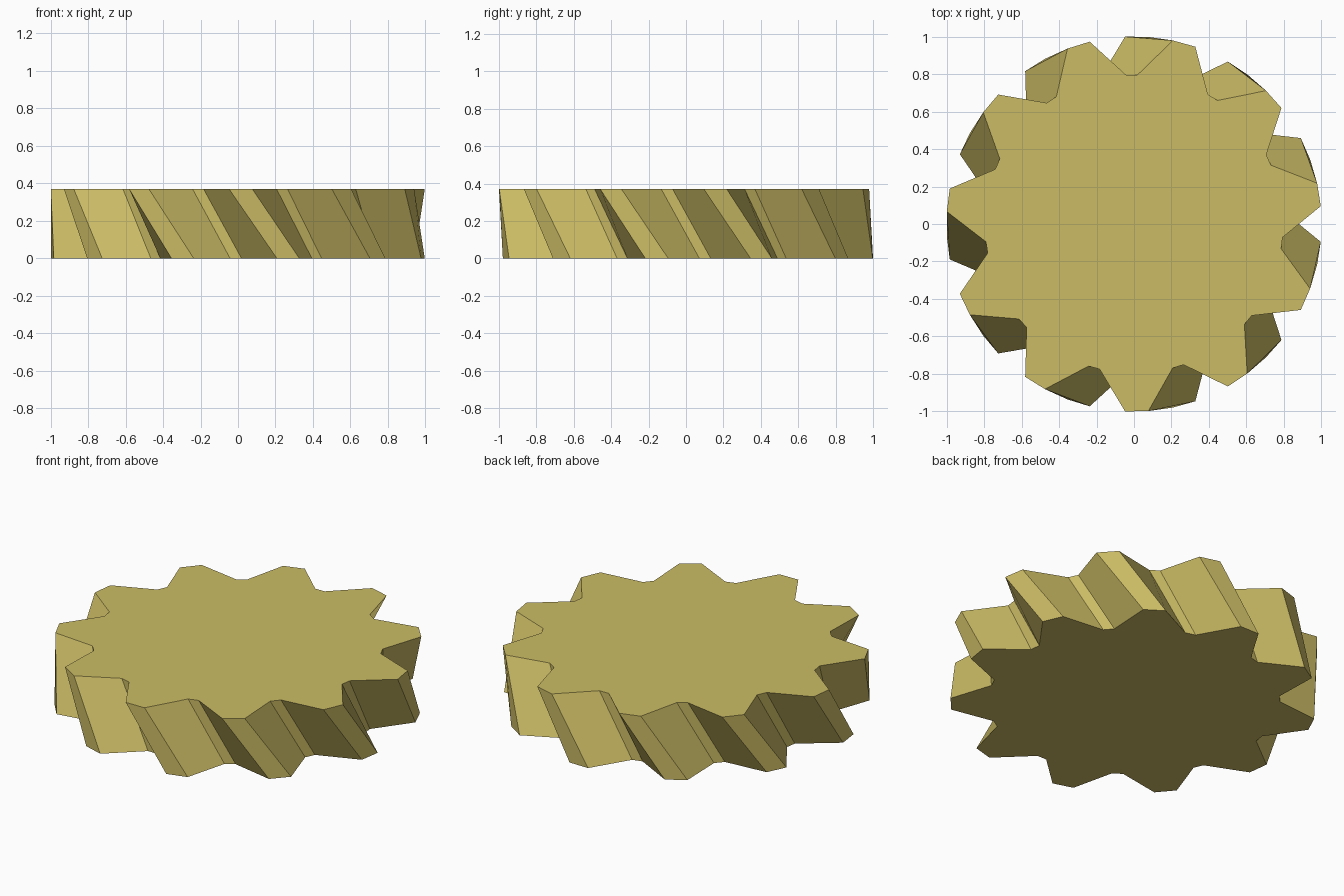
import bpy, bmesh, math

if "Cube" in bpy.data.objects:
    bpy.data.objects.remove(bpy.data.objects["Cube"])

TEETH = 11
PITCH = 360 / TEETH
R_TIP, R_ROOT = 1.001, 0.796
HALF_TIP, HALF_ROOT = 3.55, 2.2      # half widths in degrees
HEIGHT, TWIST = 0.37, 14.7

# Toothed outline at a given rotation and height
def ring(bm, turn, z):
    verts = []
    for k in range(TEETH):
        c = turn + k * PITCH
        for a, r in ((c - HALF_TIP, R_TIP), (c + HALF_TIP, R_TIP),
                     (c + PITCH / 2 - HALF_ROOT, R_ROOT),
                     (c + PITCH / 2 + HALF_ROOT, R_ROOT)):
            t = math.radians(a)
            verts.append(bm.verts.new((r * math.cos(t), r * math.sin(t), z)))
    return verts

# Helical gear: two rings joined by slanted flanks, flat caps
bm = bmesh.new()
low = ring(bm, PITCH / 2 + TWIST / 2, 0)
top = ring(bm, PITCH / 2 - TWIST / 2, HEIGHT)
n = len(low)
for i in range(n):
    j = (i + 1) % n
    bm.faces.new((low[i], low[j], top[j], top[i]))
bm.faces.new(top)
bm.faces.new(low[::-1])
bmesh.ops.recalc_face_normals(bm, faces=bm.faces[:])

mesh = bpy.data.meshes.new("helical_gear")
bm.to_mesh(mesh)
bm.free()

# Brass colour
mat = bpy.data.materials.new("brass yellow")
mat.diffuse_color = (0.60, 0.50, 0.13, 1)
mat.use_nodes = True
mat.node_tree.nodes["Principled BSDF"].inputs["Base Color"].default_value = mat.diffuse_color
mesh.materials.append(mat)
gear = bpy.data.objects.new("helical_gear", mesh)
bpy.context.collection.objects.link(gear)
